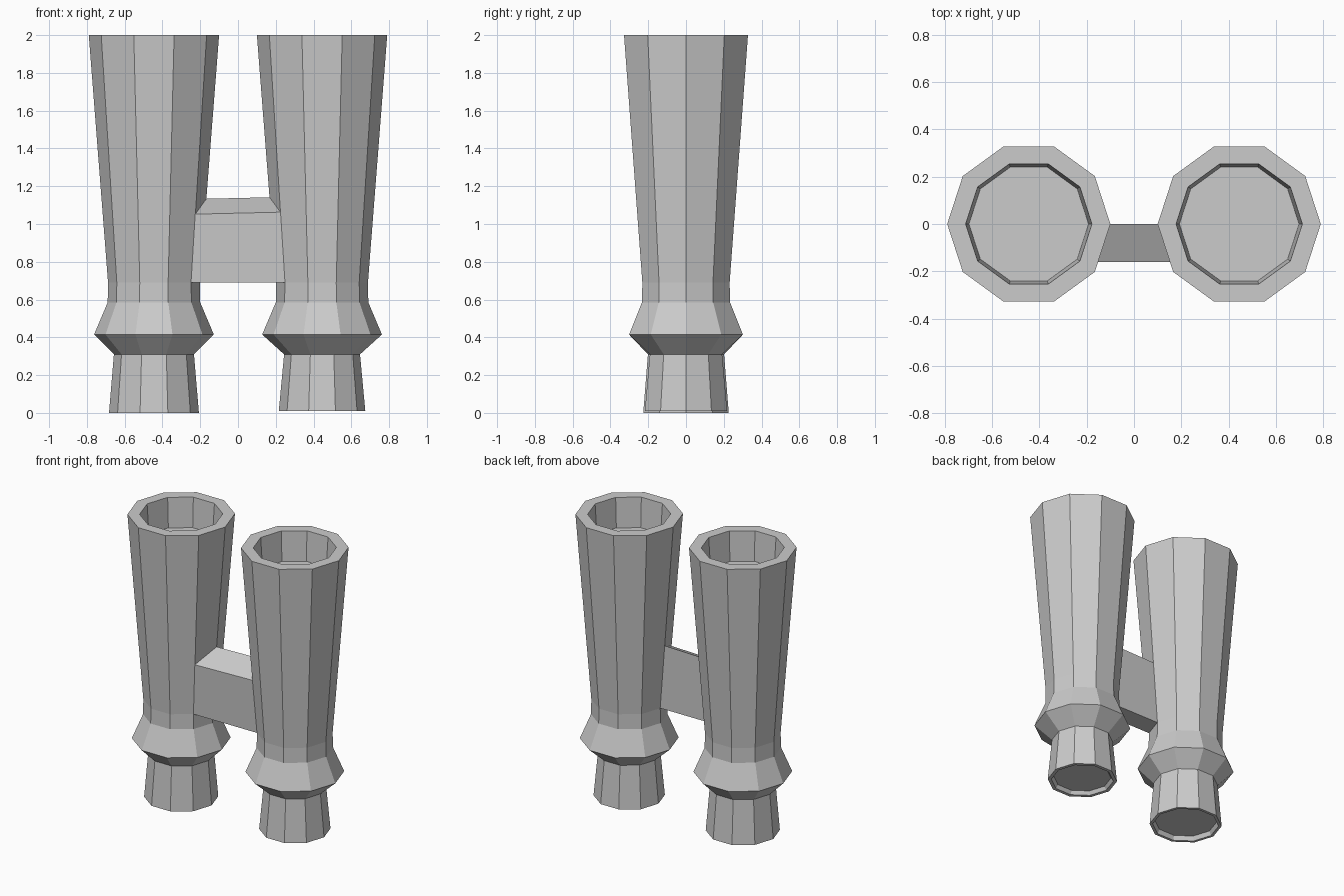
import bpy, bmesh
from math import cos, sin, pi

if "Cube" in bpy.data.objects:
    bpy.data.objects.remove(bpy.data.objects["Cube"])

SIDES = 10


def build(name, verts, faces):
    me = bpy.data.meshes.new(name)
    me.from_pydata(verts, [], faces)
    bm = bmesh.new()
    bm.from_mesh(me)
    bmesh.ops.recalc_face_normals(bm, faces=bm.faces)
    bm.to_mesh(me)
    bm.free()
    ob = bpy.data.objects.new(name, me)
    bpy.context.collection.objects.link(ob)
    return ob


def lathe(name, cx, profile):
    """Ten-sided turned solid, capped at both profile ends."""
    verts = [(cx + r * cos(2 * pi * i / SIDES), r * sin(2 * pi * i / SIDES), z)
             for r, z in profile for i in range(SIDES)]
    faces = []
    for k in range(len(profile) - 1):
        for i in range(SIDES):
            j = (i + 1) % SIDES
            a, b = k * SIDES, (k + 1) * SIDES
            faces.append((a + i, a + j, b + j, b + i))
    faces.append(tuple(range(SIDES)))
    last = (len(profile) - 1) * SIDES
    faces.append(tuple(range(last, last + SIDES)))
    return build(name, verts, faces)


# Barrels: eyepiece recess, eyepiece, flared collar, tapered tube, front lens recess
CX = 0.445
upper = [(0.317, 0.415), (0.245, 0.585), (0.243, 0.69),
         (0.345, 2.0), (0.267, 2.0), (0.253, 1.79)]
lathe("left_barrel", -CX,
      [(0.205, 0.03), (0.218, 0.0), (0.238, 0.0), (0.212, 0.31)] + upper)
lathe("right_barrel", CX,
      [(0.19, 0.035), (0.205, 0.01), (0.229, 0.01), (0.201, 0.31)] + upper)

# Bridge: front and back edges follow the tapered tubes, ends sunk into them
section = [(-0.143, 0.69), (0.0, 0.69), (0.0, 1.13), (-0.16, 1.05)]
verts = []
for x, lift in ((-0.32, 0.0), (0.32, 0.015)):
    verts += [(x, y, z + (lift if z > 0.7 else 0)) for y, z in section]
build("bridge", verts, [(0, 1, 2, 3), (4, 5, 6, 7)] +
      [(i, (i + 1) % 4, 4 + (i + 1) % 4, 4 + i) for i in range(4)])
